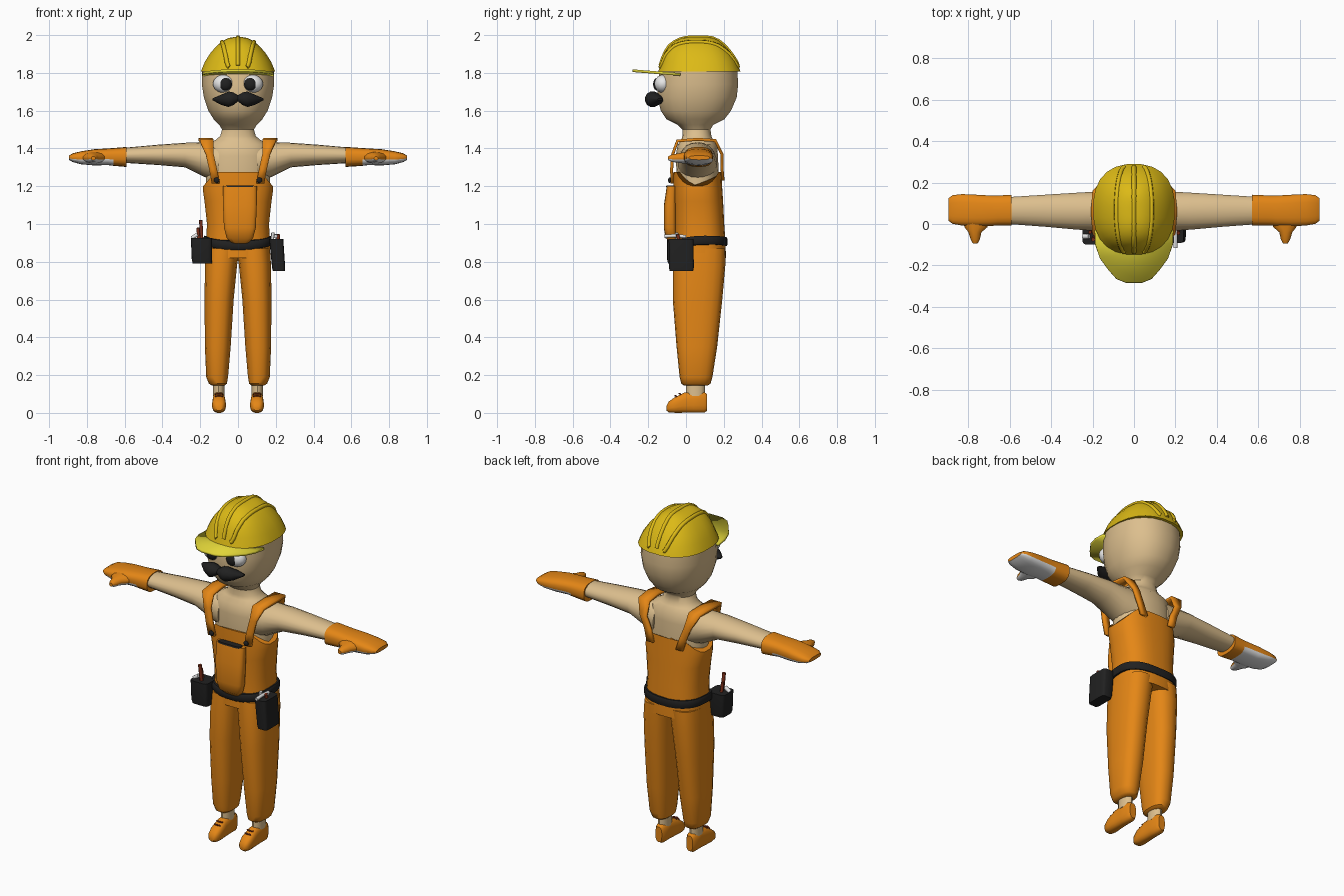
import bpy, bmesh, math
from mathutils import Vector
from mathutils.bvhtree import BVHTree


def material(name, rgb):
    m = bpy.data.materials.new(name)
    m.diffuse_color = (*rgb, 1)
    return m


ORANGE = material("orange cloth", (0.78, 0.24, 0.008))
SKIN = material("tan skin", (0.72, 0.52, 0.27))
YELLOW = material("helmet yellow", (0.72, 0.49, 0.008))
LEMON = material("brim yellow", (0.75, 0.66, 0.04))
BLACK = material("black", (0.015, 0.015, 0.015))
WHITE = material("white", (0.8, 0.8, 0.8))
RED = material("dark red", (0.22, 0.03, 0.01))


def finish(name, bm, mats, angle=40):
    bmesh.ops.recalc_face_normals(bm, faces=bm.faces)
    me = bpy.data.meshes.new(name)
    bm.to_mesh(me)
    bm.free()
    for m in mats:
        me.materials.append(m)
    ob = bpy.data.objects.new(name, me)
    bpy.context.collection.objects.link(ob)
    bpy.ops.object.select_all(action='DESELECT')
    ob.select_set(True)
    bpy.context.view_layer.objects.active = ob
    bpy.ops.object.shade_smooth_by_angle(angle=math.radians(angle))
    return ob


def loft(name, rings, mat, axis='z', n=20, e=2.0, s=1, warp=None, rule=None, angle=40):
    """Rings (t, a0, a1, b0, b1): superellipses filling a0..a1 by b0..b1 at t on the axis."""
    bm = bmesh.new()
    loops = []
    for i, (t, a0, a1, b0, b1) in enumerate(rings):
        loop = []
        for k in range(n):
            w = 2 * math.pi * (k + .5) / n
            c, d = math.cos(w), math.sin(w)
            a = (a0 + a1) / 2 + (a1 - a0) / 2 * math.copysign(abs(c) ** (2 / e), c)
            b = (b0 + b1) / 2 + (b1 - b0) / 2 * math.copysign(abs(d) ** (2 / e), d)
            p = {'z': (a, b, t), 'x': (t, a, b), 'y': (a, t, b)}[axis]
            v = Vector((p[0] * s, p[1], p[2]))
            if warp:
                v.z += warp(i, w)
            loop.append(bm.verts.new(v))
        loops.append(loop)
    for p, q in zip(loops, loops[1:]):
        for k in range(n):
            bm.faces.new((p[k], p[(k + 1) % n], q[(k + 1) % n], q[k]))
    bm.faces.new(loops[0])
    bm.faces.new(loops[-1])
    bmesh.ops.recalc_face_normals(bm, faces=bm.faces)
    bm.normal_update()
    mats = mat if isinstance(mat, list) else [mat]
    if rule:
        for f in bm.faces:
            f.material_index = int(rule(f))
    return finish(name, bm, mats, angle)


def ball(name, loc, size, mat):
    bm = bmesh.new()
    bmesh.ops.create_uvsphere(bm, u_segments=16, v_segments=10, radius=1)
    for v in bm.verts:
        v.co = Vector([v.co[i] * size[i] + loc[i] for i in range(3)])
    return finish(name, bm, [mat], 60)


def rod(name, pts, r, mat):
    cu = bpy.data.curves.new(name, 'CURVE')
    cu.dimensions = '3D'
    cu.bevel_depth = r
    cu.bevel_resolution = 1
    cu.use_fill_caps = True
    sp = cu.splines.new('POLY')
    sp.points.add(len(pts) - 1)
    for p, q in zip(sp.points, pts):
        p.co = (*q, 1)
    cu.materials.append(mat)
    ob = bpy.data.objects.new(name, cu)
    bpy.context.collection.objects.link(ob)
    return ob


# skin: chest, neck and head in one loft
loft("head_and_chest", [
    (1.10, -.16, .16, -.045, .17), (1.25, -.172, .172, -.05, .175), (1.36, -.17, .17, -.055, .17),
    (1.42, -.16, .16, -.045, .165), (1.445, -.12, .12, -.025, .145), (1.465, -.095, .095, -.02, .135),
    (1.50, -.085, .085, -.02, .13), (1.525, -.10, .10, -.045, .145), (1.555, -.13, .13, -.105, .205),
    (1.60, -.158, .158, -.135, .24), (1.67, -.182, .182, -.152, .27), (1.74, -.193, .193, -.152, .278),
    (1.82, -.192, .192, -.14, .272)], SKIN, n=24, e=2.2)

# overalls: bib trunk with low armholes
loft("overalls_body", [
    (.82, -.172, .172, -.065, .212), (.90, -.17, .17, -.062, .21), (1.0, -.165, .165, -.062, .203),
    (1.12, -.178, .178, -.066, .197), (1.18, -.187, .187, -.068, .193), (1.275, -.185, .185, -.066, .187)],
    ORANGE, n=28, e=2.6, warp=lambda i, w: -.075 * max(0, abs(math.cos(w)) - .55) / .45 if i == 5 else 0)
# bulging front pocket with a dark slot
loft("chest_pocket", [
    (.895, -.03, .05, -.075, -.05), (.925, -.06, .08, -.108, -.05), (.98, -.075, .095, -.118, -.05),
    (1.1, -.08, .10, -.117, -.05), (1.2, -.08, .10, -.102, -.05)], ORANGE, n=20, e=3.5)
loft("pocket_slot", [(1.196, -.065, .085, -.106, -.066), (1.205, -.065, .085, -.104, -.066)], BLACK, n=12, e=4)
# belt, sagging in the middle of the front
loft("belt", [(.882, -.178, .178, -.072, .216), (.89, -.183, .183, -.078, .22),
              (.92, -.183, .183, -.078, .22), (.928, -.178, .178, -.072, .216)], BLACK, n=28, e=2.6,
     warp=lambda i, w: -.02 * max(0, -math.sin(w)) + .01 * abs(math.cos(w)))

for side, s in (("right", 1), ("left", -1)):
    # trouser leg, ankle and shoe
    loft(side + "_leg", [
        (.145, .07, .14, -.01, .115), (.155, .058, .155, -.025, .13), (.19, .052, .169, -.034, .14),
        (.35, .038, .176, -.05, .165), (.6, .022, .178, -.07, .192), (.78, .004, .176, -.07, .208),
        (.87, -.01, .17, -.064, .21)], ORANGE, n=18, e=2.5, s=s)
    loft(side + "_ankle", [(.09, .072, .132, .0, .10), (.16, .072, .132, .0, .10)], SKIN, n=14, s=s)
    loft(side + "_shoe", [
        (-.104, .085, .115, .012, .035), (-.092, .072, .13, .003, .06), (-.06, .064, .137, 0, .083),
        (-.01, .067, .135, 0, .108), (.04, .07, .132, 0, .115), (.095, .07, .132, 0, .112),
        (.112, .08, .122, .01, .10)], ORANGE, axis='y', n=16, e=2.7, s=s)
    for y, z in ((-.05, .090), (-.028, .101)):
        rod(side + "_lace", [(s * .08, y, z - .002), (s * .1, y - .008, z + .001), (s * .12, y, z - .002)], .004, RED)

    # bare arm
    loft(side + "_arm", [
        (.10, -.045, .165, 1.22, 1.435), (.18, -.035, .158, 1.25, 1.434), (.28, -.028, .152, 1.30, 1.43),
        (.42, -.015, .143, 1.312, 1.42), (.62, .0, .13, 1.325, 1.402)], SKIN, axis='x', n=18, s=s)
    # glove with white palm side
    c = .57 if s > 0 else .59
    palm = lambda f: f.normal.z < -.25 and abs(f.calc_center_median().x) > .67
    loft(side + "_glove", [
        (c, -.008, .142, 1.302, 1.408), (.66, -.008, .138, 1.308, 1.402), (.69, -.01, .138, 1.312, 1.40),
        (.76, -.012, .142, 1.31, 1.396), (.83, -.008, .145, 1.316, 1.385), (.875, .0, .14, 1.328, 1.374),
        (.895, .015, .125, 1.34, 1.362)], [ORANGE, WHITE], axis='x', n=18, e=2.8, s=s, rule=palm)
    m = .73 if s > 0 else .765
    loft(side + "_thumb", [
        (.03, m - .07, m + .065, 1.32, 1.385), (-.015, m - .06, m + .055, 1.32, 1.38),
        (-.04, m - .03, m + .035, 1.323, 1.375), (-.075, m - .022, m + .024, 1.328, 1.368),
        (-.095, m - .01, m + .012, 1.338, 1.358)], [ORANGE, WHITE], axis='y', n=12, s=s, rule=palm)

    # shoulder strap: thick ribbon from bib over shoulder to back
    path = [(.118, -.074, 1.215), (.132, -.076, 1.29), (.15, -.07, 1.37), (.165, -.045, 1.44), (.172, .06, 1.448),
            (.165, .155, 1.442), (.145, .19, 1.37), (.115, .19, 1.30), (.095, .196, 1.23)]
    bm = bmesh.new()
    rows = []
    for x, y, z in path:
        w = .036 if z > 1.43 else .021
        rows.append([bm.verts.new((s * (x + d * w), y, z)) for d in (-1, 1)])
    for p, q in zip(rows, rows[1:]):
        bm.faces.new((p[0], p[1], q[1], q[0]))
    strap = finish(side + "_strap", bm, [ORANGE])
    mod = strap.modifiers.new("thickness", 'SOLIDIFY')
    mod.thickness = .016
    mod.offset = 0
    ball(side + "_button", (s * .113, -.087, 1.232), (.015, .008, .015), BLACK)

    # eye and pupil
    ball(side + "_eye", (s * .075, -.122, 1.742), (.058, .045, .048), WHITE)
    ball(side + "_pupil", (s * .066, -.152, 1.74), (.034, .022, .034), BLACK)
    # half of the moustache
    loft(side + "_moustache", [
        (0, -.20, -.145, 1.648, 1.682), (.025, -.215, -.14, 1.628, 1.698), (.05, -.218, -.135, 1.618, 1.703),
        (.09, -.195, -.12, 1.63, 1.685), (.135, -.15, -.125, 1.655, 1.665)], BLACK, axis='x', n=12, s=s)

# tool pouches and tools
loft("right_pouch", [(.75, .185, .248, -.088, .038), (.77, .18, .25, -.09, .042), (.92, .165, .24, -.092, .04)],
     BLACK, n=16, e=6)
loft("left_pouch", [(.79, -.24, -.138, -.095, .0), (.81, -.245, -.137, -.10, .005), (.925, -.25, -.137, -.10, .005)],
     BLACK, n=16, e=6)
rod("hammer_handle", [(-.19, -.06, .86), (-.197, -.075, 1.02)], .010, RED)
rod("screwdriver_handle", [(-.205, -.03, .88), (-.212, -.04, .98)], .009, RED)
rod("left_tool_head", [(-.245, -.06, .925), (-.215, -.06, .945)], .012, WHITE)
rod("wrench", [(.20, -.115, .935), (.20, -.06, .938), (.20, .0, .933)], .010, WHITE)
rod("chisel", [(.18, -.045, .90), (.185, -.05, .955)], .009, WHITE)
rod("right_tool_handle", [(.21, -.03, .88), (.215, -.045, .945)], .009, RED)

# hard hat dome
hat = loft("helmet_dome", [
    (1.808, -.198, .198, -.148, .29), (1.86, -.176, .176, -.13, .268), (1.905, -.147, .147, -.115, .24),
    (1.945, -.112, .112, -.088, .205), (1.97, -.08, .08, -.055, .175), (1.985, -.05, .05, -.02, .145),
    (1.99, -.02, .02, .02, .11)], YELLOW, n=24, e=2.4)
# ribs following the dome from front to back
tree = BVHTree.FromPolygons([v.co.copy() for v in hat.data.vertices], [tuple(p.vertices) for p in hat.data.polygons])
for label, s in (("left", -1), ("middle", 0), ("right", 1)):
    pts = []
    for i in range(19):
        w = math.pi * i / 18
        y = .07 - .205 * math.cos(w)
        hit = tree.ray_cast(Vector((s * (.045 + .04 * math.sin(w)), y, 3)), Vector((0, 0, -1)))[0]
        if hit:
            pts.append(hit - Vector((0, 0, .002)))
    rod(label + "_helmet_rib", pts, .012, YELLOW)

# thin sunlit brim over the eyes
outline = [(.19, -.03), (.187, -.10), (.165, -.165), (.125, -.22), (.085, -.265), (.04, -.283)]
outline += [(-x, y) for x, y in reversed(outline)]
bm = bmesh.new()
bm.faces.new([bm.verts.new((x, y, 1.797 - .08 * (y + .1))) for x, y in outline])
brim = finish("helmet_brim", bm, [LEMON])
mod = brim.modifiers.new("thickness", 'SOLIDIFY')
mod.thickness = .014
mod.offset = 0
